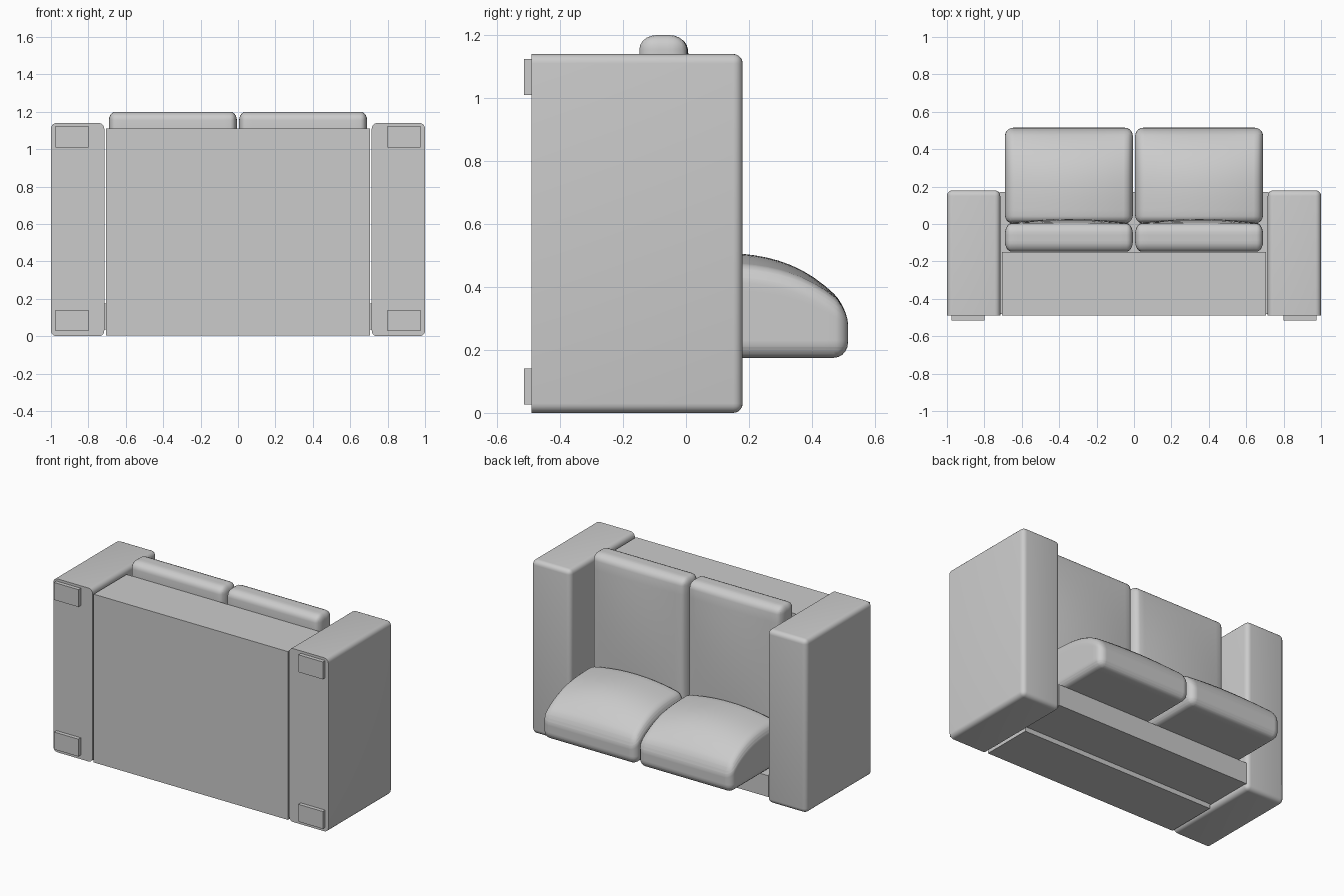
import bpy, bmesh, math
from mathutils import Vector

old = bpy.data.objects.get("Cube")
if old:
    bpy.data.objects.remove(old, do_unlink=True)

fabric = bpy.data.materials.new("grey fabric")
fabric.use_nodes = True
GREY = (0.6, 0.6, 0.6, 1)
fabric.diffuse_color = GREY
fabric.node_tree.nodes["Principled BSDF"].inputs["Base Color"].default_value = GREY


def block(name, lo, hi, radius=None, segments=5, flat_base=False, cuts=0, shape=None):
    """Box from lo to hi, rounded by a radius per axis, optionally cut finer and shaped."""
    lo, hi = Vector(lo), Vector(hi)
    size, mid = hi - lo, (lo + hi) / 2
    rad = Vector(radius) if radius else Vector((1, 1, 1))
    bm = bmesh.new()
    bmesh.ops.create_cube(bm, size=1)
    for v in bm.verts:
        v.co = Vector([v.co[i] * size[i] / rad[i] for i in range(3)])
    if radius:
        # keep the edges around the underside (-y) sharp when asked
        edges = [e for e in bm.edges
                 if not (flat_base and all(v.co.y < 0 for v in e.verts))]
        bmesh.ops.bevel(bm, geom=edges, offset=1, segments=segments,
                        profile=0.5, affect='EDGES', clamp_overlap=True)
    for v in bm.verts:
        v.co = Vector([v.co[i] * rad[i] for i in range(3)]) + mid
    # extra loops give the cushions enough detail to bulge
    for axis in range(3):
        for k in range(1, cuts + 1):
            co = mid.copy()
            co[axis] = lo[axis] + size[axis] * k / (cuts + 1)
            normal = Vector((0, 0, 0))
            normal[axis] = 1
            bmesh.ops.bisect_plane(bm, geom=bm.verts[:] + bm.edges[:] + bm.faces[:],
                                   plane_co=co, plane_no=normal, dist=1e-5)
    if shape:
        for v in bm.verts:
            u = (v.co - mid) * 2
            shape(v, Vector([u[i] / size[i] for i in range(3)]))
    bmesh.ops.recalc_face_normals(bm, faces=bm.faces)
    mesh = bpy.data.meshes.new(name)
    bm.to_mesh(mesh)
    bm.free()
    mesh.materials.append(fabric)
    obj = bpy.data.objects.new(name, mesh)
    bpy.context.collection.objects.link(obj)
    if radius:
        bpy.ops.object.select_all(action='DESELECT')
        obj.select_set(True)
        bpy.context.view_layer.objects.active = obj
        bpy.ops.object.shade_smooth_by_angle(angle=math.radians(35))
    return obj


def both_sides(name, lo, hi, **options):
    """Build the part on +x and its mirror image on -x."""
    block("left_" + name, lo, hi, **options)
    block("right_" + name, (-hi[0], lo[1], lo[2]), (-lo[0], hi[1], hi[2]), **options)


def seat_crown(v, u):
    if u.y > 0:
        v.co.y += 0.025 * (1 - u.x ** 2) * (1 - u.z ** 2) * u.y


def back_crown(v, u):
    if u.z > 0:
        rise = 0.18 * (1 - ((1 + u.y) / 2) ** 3.4)
        v.co.z += rise * (0.76 + 0.24 * (1 - u.x ** 2)) * min(1, u.z * 3)


# Frame: seat base and backrest
block("seat_base", (-0.706, -0.49, 0.004), (0.706, -0.15, 1.11))
block("backrest", (-0.718, -0.48, 0.035), (0.718, 0.17, 0.175))

# Arms with flat undersides
both_sides("arm", (0.715, -0.49, 0), (1, 0.18, 1.14),
           radius=(0.03, 0.03, 0.03), flat_base=True)

# Feet under each end of the arms
for label, z in (("rear", 0.027), ("front", 1.01)):
    both_sides(label + "_foot", (0.8, -0.515, z), (0.977, -0.485, z + 0.114))

# Loose cushions
both_sides("seat_cushion", (0.006, -0.148, 0.18), (0.69, 0.002, 1.2),
           radius=(0.035, 0.055, 0.045), cuts=9, shape=seat_crown)
both_sides("back_cushion", (0.006, 0.002, 0.175), (0.69, 0.515, 0.33),
           radius=(0.045, 0.045, 0.05), cuts=13, shape=back_crown)
